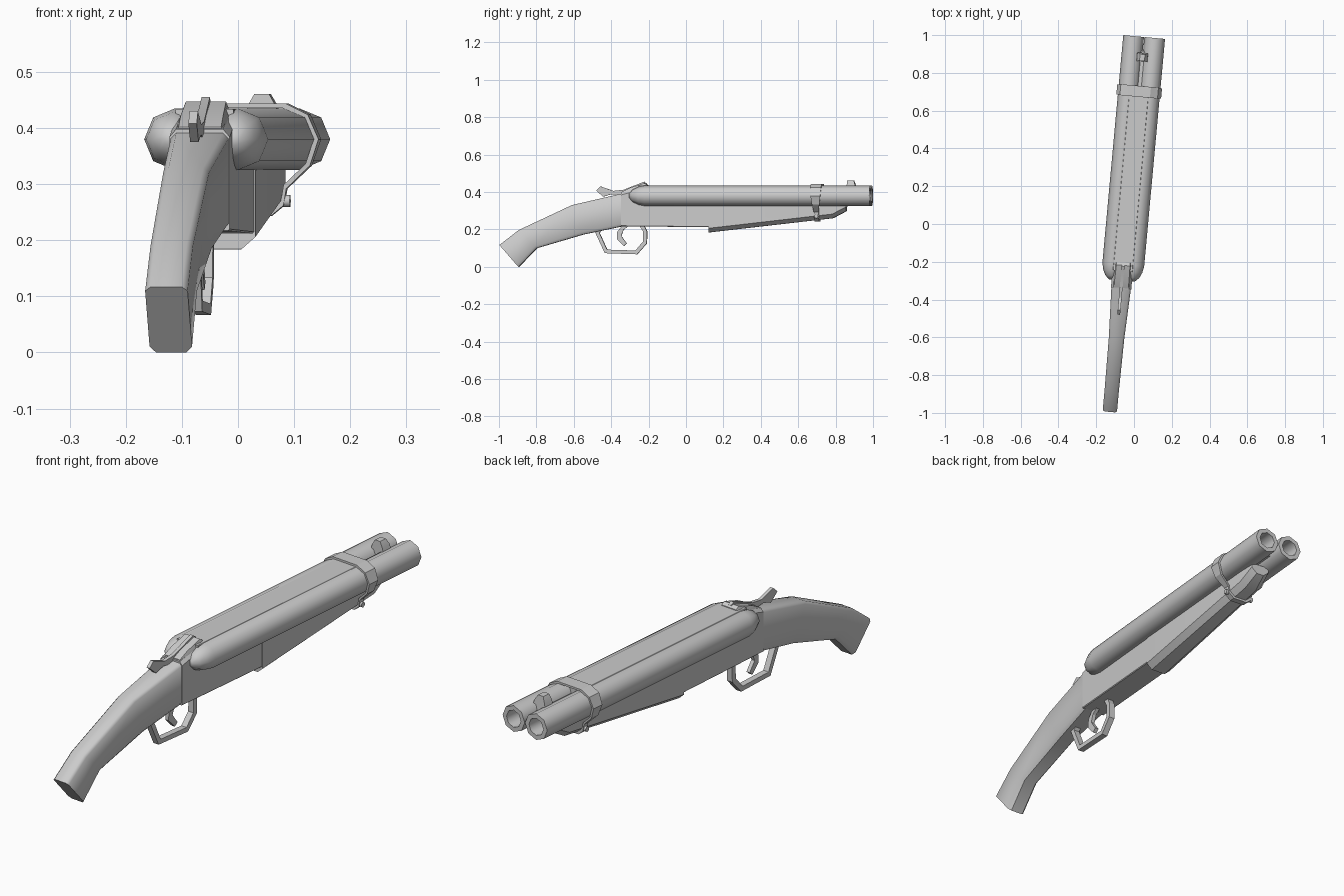
import bpy, bmesh, math
from mathutils import Matrix

# The gun is modelled along local y, then turned slightly about z
PLACE = Matrix.Translation((-0.037, 0, 0)) @ Matrix.Rotation(math.radians(-5.24), 4, 'Z')


def finish(name, bm, angle=25):
    bmesh.ops.recalc_face_normals(bm, faces=bm.faces)
    bm.transform(PLACE)
    me = bpy.data.meshes.new(name)
    bm.to_mesh(me)
    bm.free()
    ob = bpy.data.objects.new(name, me)
    bpy.context.collection.objects.link(ob)
    bpy.ops.object.select_all(action='DESELECT')
    ob.select_set(True)
    bpy.context.view_layer.objects.active = ob
    bpy.ops.object.shade_smooth_by_angle(angle=math.radians(angle))
    return ob


def skin(name, rings, angle=25, closed=False):
    """Bridge equal point rings; cap the ends, or join last ring to first."""
    bm = bmesh.new()
    vs = [[bm.verts.new(p) for p in r] for r in rings]
    n = len(vs[0])
    pairs = list(zip(vs, vs[1:]))
    if closed:
        pairs.append((vs[-1], vs[0]))
    for a, b in pairs:
        for i in range(n):
            j = (i + 1) % n
            bm.faces.new((a[i], a[j], b[j], b[i]))
    if not closed:
        bm.faces.new(vs[0])
        bm.faces.new(vs[-1])
    return finish(name, bm, angle)


def loft(name, sections, top, bottom, angle=25):
    """Chamfered box sections: (y_bottom, z_bottom, y_top, z_top, half_width)."""
    rings = []
    for yb, zb, yt, zt, h in sections:
        length = math.hypot(yt - yb, zt - zb)
        tx, tz = top
        bx, bz = bottom
        right = [(h - bx, 0), (h, bz / length), (h, 1 - tz / length), (h - tx, 1)]
        outline = right + [(-x, t) for x, t in reversed(right)]
        rings.append([(x, yb + (yt - yb) * t, zb + (zt - zb) * t) for x, t in outline])
    return skin(name, rings, angle)


def prism(name, pts, half):
    """Side profile in (y, z) extruded across x."""
    return skin(name, [[(x, y, z) for y, z in pts] for x in (-half, half)], 20)


def lathe(name, x, z, stations, sides=8):
    """Rings of (y, radius) about a line parallel to y."""
    return skin(name, [[(x + r * math.cos(2 * math.pi * i / sides), y,
                         z + r * math.sin(2 * math.pi * i / sides))
                        for i in range(sides)] for y, r in stations], 50)


# Twin barrels with rounded breech ends and bored muzzles
for side, x in (("left", -0.056), ("right", 0.056)):
    lathe(side + "_barrel", x, 0.38,
          [(-0.30, 0.012), (-0.28, 0.034), (-0.25, 0.048), (-0.215, 0.055),
           (0.994, 0.055), (0.994, 0.036), (0.88, 0.036)])

# Flat rib bridging the barrels and lower spacer near the muzzle
loft("barrel_rib", [(-0.25, 0.35, -0.25, 0.434, 0.052), (0.71, 0.35, 0.71, 0.434, 0.052)],
     (0.002, 0.002), (0.03, 0.03))
loft("barrel_spacer", [(0.70, 0.36, 0.70, 0.40, 0.022), (0.92, 0.36, 0.92, 0.40, 0.022)],
     (0.002, 0.002), (0.002, 0.002))

# Receiver
loft("receiver", [(-0.345, 0.217, -0.345, 0.398, 0.054), (-0.26, 0.216, -0.26, 0.42, 0.054),
                  (0.13, 0.212, 0.13, 0.425, 0.054)], (0.012, 0.014), (0.003, 0.003))

# Breech cover sloping up onto the rib
loft("breech_cover", [(-0.34, 0.36, -0.34, 0.402, 0.052), (-0.30, 0.36, -0.30, 0.422, 0.052),
                      (-0.22, 0.38, -0.22, 0.447, 0.05), (-0.205, 0.38, -0.205, 0.437, 0.05)],
     (0.014, 0.035), (0.002, 0.002))

# Opening lever
prism("opening_lever", [(-0.482, 0.408), (-0.458, 0.43), (-0.39, 0.406), (-0.335, 0.412),
                        (-0.225, 0.455), (-0.21, 0.445), (-0.25, 0.41), (-0.34, 0.38),
                        (-0.40, 0.388), (-0.445, 0.375)], 0.0075)

# Curved stock
loft("stock", [(-0.897, 0.0, -0.999, 0.117, 0.038), (-0.80, 0.10, -0.895, 0.197, 0.038),
               (-0.55, 0.173, -0.61, 0.33, 0.041), (-0.34, 0.217, -0.34, 0.392, 0.052)],
     (0.010, 0.010), (0.011, 0.014), 50)

# Tapered fore-end
loft("fore_end", [(0.125, 0.184, 0.125, 0.34, 0.057), (0.79, 0.26, 0.79, 0.34, 0.05),
                  (0.862, 0.298, 0.862, 0.34, 0.042)], (0.004, 0.004), (0.025, 0.022))

# Trigger guard and trigger
outer = [(-0.46, 0.205), (-0.487, 0.185), (-0.435, 0.073), (-0.262, 0.067),
         (-0.21, 0.125), (-0.208, 0.19), (-0.225, 0.222)]
inner = [(-0.25, 0.222), (-0.229, 0.188), (-0.231, 0.134), (-0.271, 0.087),
         (-0.423, 0.092), (-0.464, 0.182), (-0.44, 0.21)]
prism("trigger_guard", outer + inner, 0.013)
prism("trigger", [(-0.30, 0.225), (-0.335, 0.198), (-0.347, 0.165), (-0.318, 0.125),
                  (-0.334, 0.111), (-0.371, 0.15), (-0.368, 0.19), (-0.335, 0.225)], 0.008)

# Barrel band: (x, z, half length along y), mirrored left to right
half = [(0.06, 0.444, 0.029), (0.10, 0.424, 0.029), (0.119, 0.38, 0.026),
        (0.103, 0.333, 0.020), (0.060, 0.292, 0.013), (0.055, 0.262, 0.013),
        (0.032, 0.243, 0.013)]
rings = []
for x, z, w in half + [(-x, z, w) for x, z, w in reversed(half)]:
    xi, zi = x * 0.92, 0.36 + (z - 0.36) * 0.9
    rings.append([(x, 0.705 - w, z), (x, 0.705 + w, z), (xi, 0.705 + w, zi), (xi, 0.705 - w, zi)])
skin("barrel_band", rings, 25, closed=True)

# Band screw
skin("band_screw", [[(x, 0.705 + 0.011 * math.cos(i * math.pi / 4),
                      0.27 + 0.011 * math.sin(i * math.pi / 4)) for i in range(8)]
                    for x in (-0.066, 0.066)], 50)

# Front sight
skin("front_sight", [[(-0.034, y0, 0.395), (0.034, y0, 0.395), (0.026, y0, 0.438), (0.013, y1, 0.461),
                      (-0.013, y1, 0.461), (-0.026, y0, 0.438)]
                     for y0, y1 in ((0.865, 0.867), (0.91, 0.902))])
